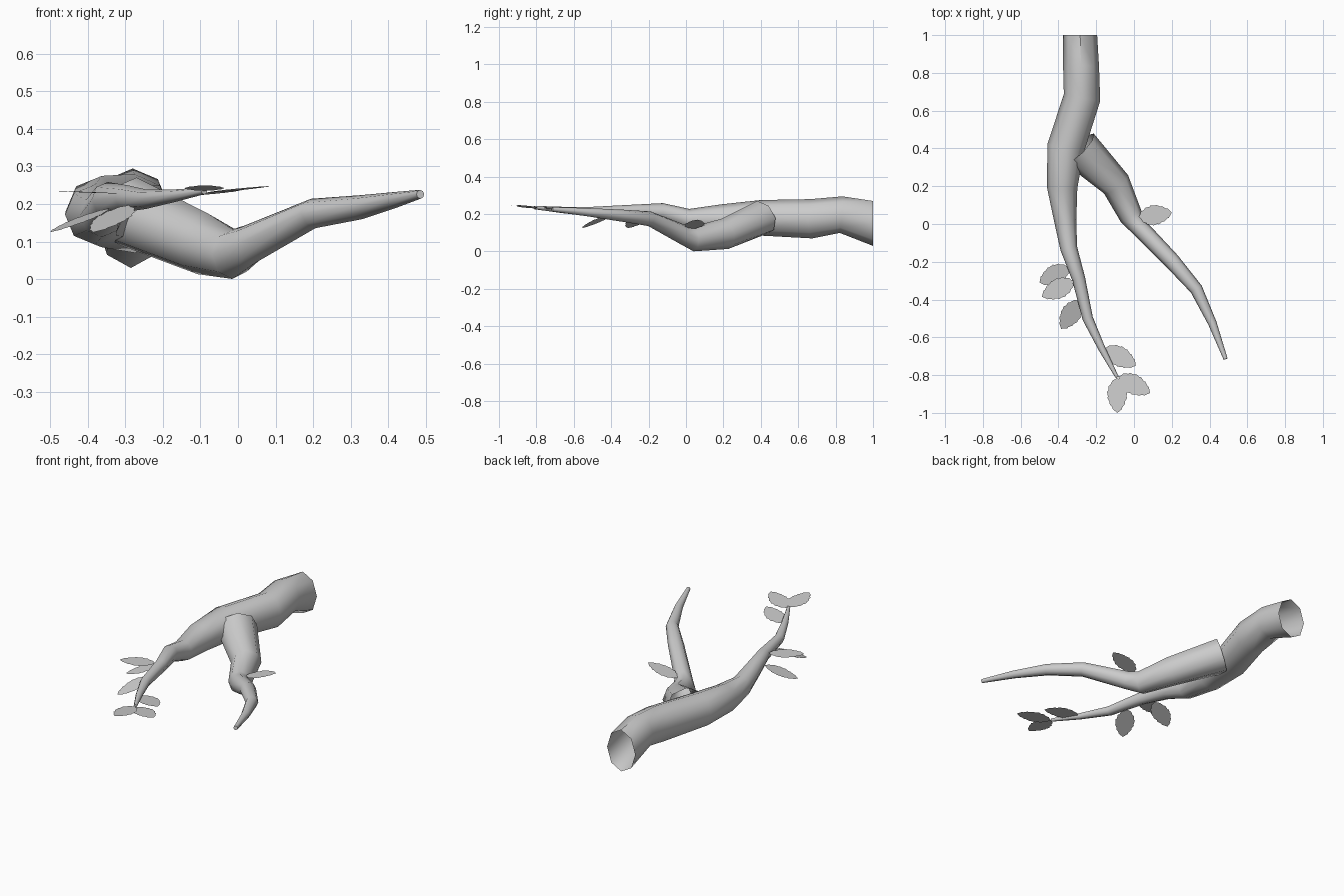
import bpy, bmesh, math
from mathutils import Vector

if "Cube" in bpy.data.objects:
    bpy.data.objects.remove(bpy.data.objects["Cube"])

SIDES = 8


def finish(name, bm, smooth=None):
    mesh = bpy.data.meshes.new(name)
    bm.to_mesh(mesh)
    bm.free()
    ob = bpy.data.objects.new(name, mesh)
    bpy.context.collection.objects.link(ob)
    if smooth:
        bpy.ops.object.select_all(action='DESELECT')
        ob.select_set(True)
        bpy.context.view_layer.objects.active = ob
        bpy.ops.object.shade_smooth_by_angle(angle=math.radians(smooth))
    return ob


def tube(name, path, start_dir=None):
    """Tapered tube; path rows are x, y, z, side radius, vertical radius."""
    bm = bmesh.new()
    pts = [Vector(p[:3]) for p in path]
    rings = []
    for i, p in enumerate(path):
        t = (pts[min(i + 1, len(pts) - 1)] - pts[max(i - 1, 0)]).normalized()
        if i == 0 and start_dir:
            t = Vector(start_dir)
        side = t.cross(Vector((0, 0, 1))).normalized()
        up = side.cross(t)
        ring = []
        for k in range(SIDES):
            a = math.tau * k / SIDES
            ring.append(bm.verts.new(pts[i] + side * p[3] * math.cos(a) + up * p[4] * math.sin(a)))
        rings.append(ring)
    for r0, r1 in zip(rings, rings[1:]):
        for k in range(SIDES):
            n = (k + 1) % SIDES
            bm.faces.new((r0[k], r1[k], r1[n], r0[n]))
    bm.faces.new(rings[-1])
    # open at the thick end, so orient outwards by the first face
    f = bm.faces[:][0] if bm.faces else None
    c = (pts[0] + pts[1]) / 2
    bmesh.ops.recalc_face_normals(bm, faces=bm.faces[:])
    f.normal_update()
    if f.normal.dot(f.calc_center_median() - c) < 0:
        bmesh.ops.reverse_faces(bm, faces=bm.faces[:])
    return finish(name, bm, 50)


# Main branch, open at the cut end
tube("main_branch", [
    (-0.285, 1.00, 0.150, 0.090, 0.120),
    (-0.280, 0.83, 0.197, 0.095, 0.098),
    (-0.275, 0.67, 0.175, 0.098, 0.105),
    (-0.362, 0.40, 0.180, 0.099, 0.095),
    (-0.380, 0.19, 0.172, 0.080, 0.080),
    (-0.363, 0.01, 0.170, 0.058, 0.058),
    (-0.345, -0.13, 0.212, 0.045, 0.047),
    (-0.293, -0.29, 0.215, 0.035, 0.035),
    (-0.245, -0.50, 0.213, 0.028, 0.026),
    (-0.170, -0.66, 0.222, 0.019, 0.017),
    (-0.090, -0.81, 0.235, 0.009, 0.009),
], (0, -1, 0))

# Side branch growing out of the main one
tube("side_branch", [
    (-0.290, 0.40, 0.180, 0.110, 0.095),
    (-0.095, 0.21, 0.095, 0.080, 0.084),
    (-0.015, 0.04, 0.067, 0.062, 0.066),
    (0.030, -0.02, 0.092, 0.048, 0.054),
    (0.200, -0.195, 0.175, 0.043, 0.040),
    (0.330, -0.345, 0.192, 0.034, 0.032),
    (0.415, -0.525, 0.210, 0.023, 0.022),
    (0.485, -0.715, 0.226, 0.011, 0.012),
])

# Serrated half outline of a leaf: distance along, half width
EDGE = [(0.06, 0.008), (0.10, 0.025), (0.22, 0.036), (0.25, 0.045), (0.38, 0.047),
        (0.41, 0.054), (0.54, 0.049), (0.58, 0.052), (0.70, 0.040), (0.74, 0.042),
        (0.85, 0.026), (0.89, 0.026)]


def leaf(name, base, tip):
    base, tip = Vector(base), Vector(tip)
    along = tip - base
    side = Vector((-along.y, along.x, 0)).normalized()
    outline = [(0, 0)] + EDGE + [(1, 0)] + [(t, -w) for t, w in reversed(EDGE)]
    bm = bmesh.new()
    bm.faces.new([bm.verts.new(base + along * t - side * w) for t, w in outline])
    finish(name, bm)


LEAVES = [
    ((0.020, 0.035, 0.12), (0.200, 0.060, 0.17)),
    ((-0.340, -0.230, 0.19), (-0.500, -0.310, 0.125)),
    ((-0.315, -0.300, 0.228), (-0.487, -0.385, 0.235)),
    ((-0.285, -0.400, 0.200), (-0.385, -0.555, 0.125)),
    ((-0.160, -0.655, 0.220), (0.010, -0.750, 0.237)),
    ((-0.085, -0.805, 0.230), (0.085, -0.895, 0.248)),
    ((-0.090, -0.810, 0.235), (-0.088, -1.000, 0.250)),
]
for i, (b, t) in enumerate(LEAVES):
    leaf(f"leaf_{i + 1}", b, t)
